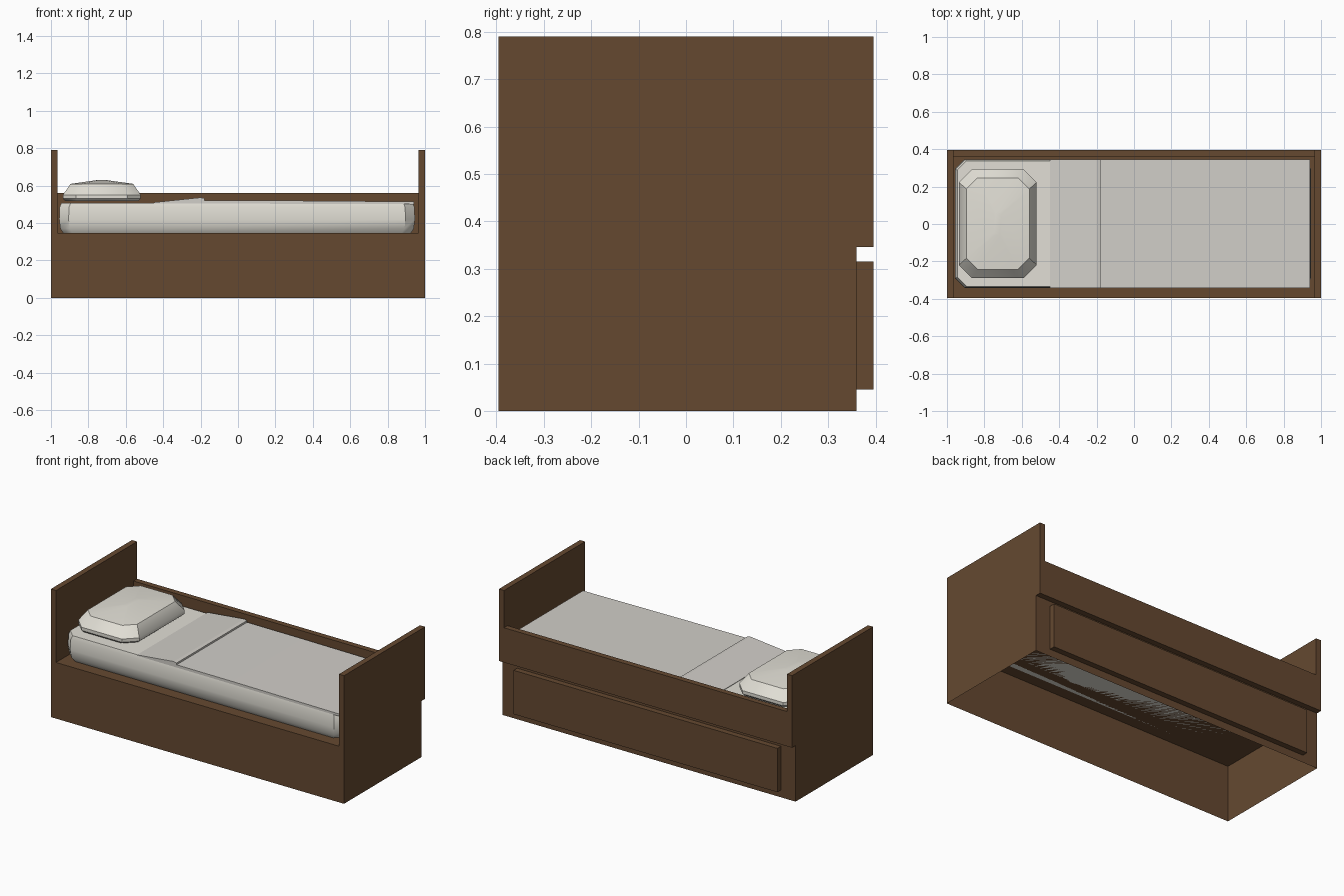
import bpy, bmesh

if "Cube" in bpy.data.objects:
    bpy.data.objects.remove(bpy.data.objects["Cube"])


def material(name, color):
    m = bpy.data.materials.new(name)
    m.diffuse_color = (*color, 1)
    m.use_nodes = True
    m.node_tree.nodes["Principled BSDF"].inputs["Base Color"].default_value = m.diffuse_color
    return m


WOOD = material("dark_wood", (0.13, 0.066, 0.03))
LINEN = material("white_linen", (0.76, 0.74, 0.67))
SHEET = material("grey_sheet", (0.64, 0.62, 0.58))


def finish(name, bm, mat, smooth=None):
    bmesh.ops.recalc_face_normals(bm, faces=bm.faces)
    me = bpy.data.meshes.new(name)
    bm.to_mesh(me)
    bm.free()
    ob = bpy.data.objects.new(name, me)
    bpy.context.collection.objects.link(ob)
    me.materials.append(mat)
    if smooth:
        bpy.ops.object.select_all(action='DESELECT')
        ob.select_set(True)
        bpy.context.view_layer.objects.active = ob
        bpy.ops.object.shade_smooth_by_angle(angle=smooth)
    return ob


def box(name, x, y, z, mat=WOOD, open_bottom=False):
    bm = bmesh.new()
    bmesh.ops.create_cube(bm, size=1)
    for v in bm.verts:
        v.co = [a + (b - a) * (c + 0.5) for (a, b), c in zip((x, y, z), v.co)]
    bmesh.ops.recalc_face_normals(bm, faces=bm.faces)
    if open_bottom:
        low = [f for f in bm.faces if f.normal.z < -0.5]
        bmesh.ops.delete(bm, geom=low, context='FACES_ONLY')
    return finish(name, bm, mat)


def padded(name, cx, cy, rings, mat, smooth):
    """Stack of corner-cut rectangles: (half x, half y, corner cut, z)."""
    bm = bmesh.new()
    loops = []
    for hx, hy, c, z in rings:
        pts = [(hx, c - hy), (hx, hy - c), (hx - c, hy), (c - hx, hy),
               (-hx, hy - c), (-hx, c - hy), (c - hx, -hy), (hx - c, -hy)]
        loops.append([bm.verts.new((cx + px, cy + py, z)) for px, py in pts])
    for a, b in zip(loops, loops[1:]):
        for i in range(8):
            j = (i + 1) % 8
            bm.faces.new((a[i], a[j], b[j], b[i]))
    bm.faces.new(loops[0][::-1])
    bm.faces.new(loops[-1])
    return finish(name, bm, mat, smooth)


# base: open-bottomed shell, recessed at the back
DECK = 0.346
box("base_shell", (-1, 1), (-0.395, 0.36), (0, DECK), open_bottom=True)

# head and foot boards, back rail, drawer front
box("head_board", (-1, -0.965), (-0.395, 0.395), (DECK, 0.79))
box("foot_board", (0.965, 1), (-0.395, 0.395), (DECK, 0.79))
box("back_rail", (-0.965, 0.965), (0.36, 0.395), (DECK, 0.56))
box("drawer_front", (-0.9, 0.9), (0.36, 0.395), (0.045, 0.315))

# mattress
padded("mattress", -0.005, 0.002, [
    (0.93, 0.325, 0.05, DECK), (0.945, 0.338, 0.05, 0.37),
    (0.951, 0.344, 0.05, 0.42), (0.948, 0.342, 0.05, 0.485),
    (0.94, 0.336, 0.05, 0.507)], LINEN, 0.7)

# sheet with a folded-back flap, profile run across the bed
profile = [(-0.45, 0.505), (-0.45, 0.51), (-0.2, 0.536), (-0.18, 0.532),
           (-0.18, 0.521), (0.2, 0.52), (0.942, 0.514), (0.942, 0.5)]
bm = bmesh.new()
face = bm.faces.new([bm.verts.new((x, -0.341, z)) for x, z in profile])
ext = bmesh.ops.extrude_face_region(bm, geom=[face], use_keep_orig=True)
for g in ext["geom"]:
    if isinstance(g, bmesh.types.BMVert):
        g.co.y = 0.346
finish("folded_sheet", bm, SHEET)

# pillow
padded("pillow", -0.728, 0.002, [
    (0.195, 0.28, 0.065, 0.518), (0.208, 0.291, 0.07, 0.53),
    (0.208, 0.291, 0.07, 0.55), (0.168, 0.245, 0.06, 0.609),
    (0.02, 0.06, 0.01, 0.63)], LINEN, 0.6)
